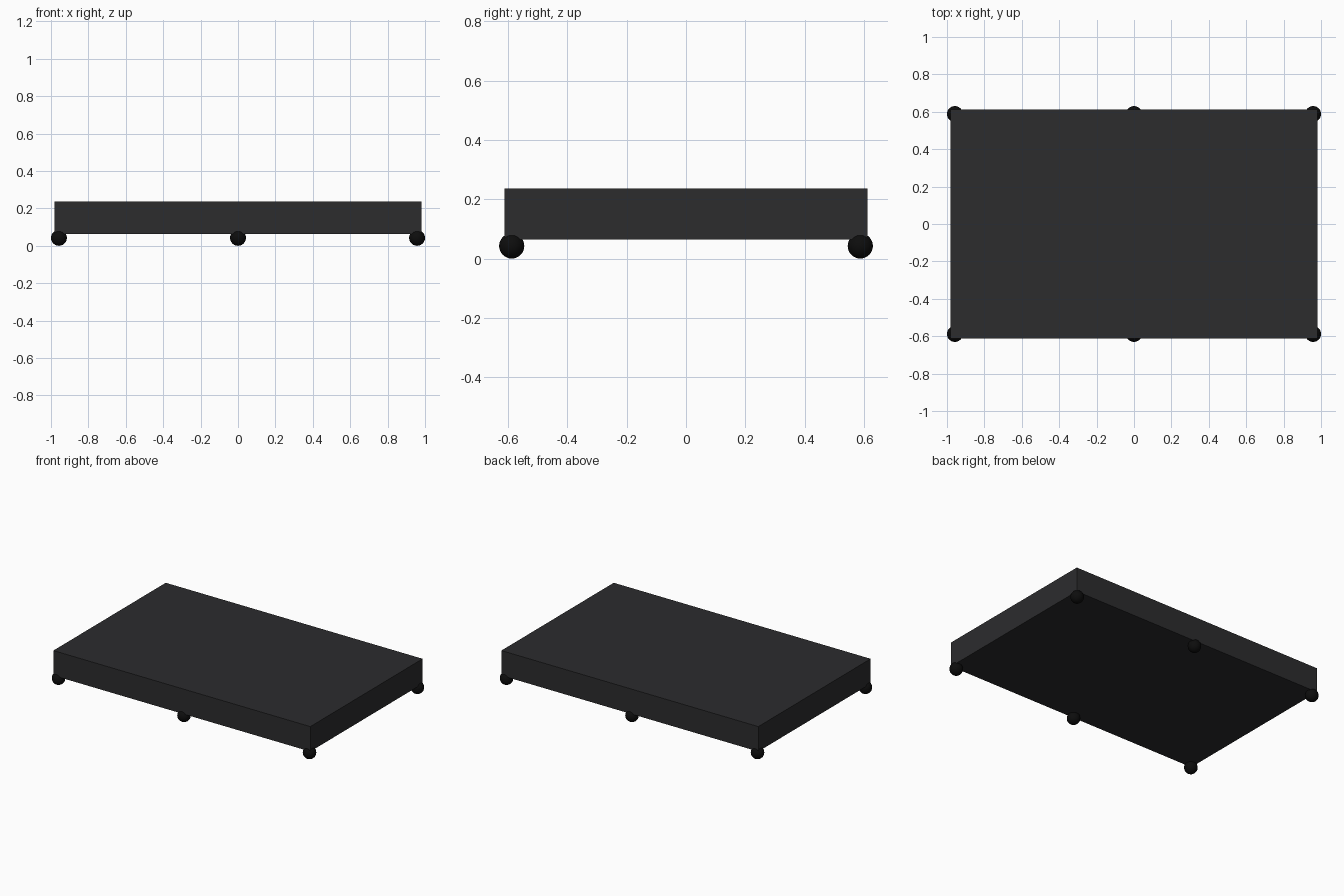
import bpy

if "Cube" in bpy.data.objects:
    bpy.data.objects.remove(bpy.data.objects["Cube"])


def material(name, color):
    m = bpy.data.materials.new(name)
    m.diffuse_color = (*color, 1)
    m.use_nodes = True
    m.node_tree.nodes["Principled BSDF"].inputs["Base Color"].default_value = m.diffuse_color
    return m


body_mat = material("dark_grey", (0.025, 0.025, 0.027))
foot_mat = material("black", (0.004, 0.004, 0.004))

# Flat rectangular slab
bpy.ops.mesh.primitive_cube_add(size=1, location=(0, 0, 0.15))
slab = bpy.context.object
slab.name = "base_slab"
slab.scale = (1.96, 1.224, 0.172)
bpy.ops.object.transform_apply(location=False, rotation=False, scale=True)
slab.data.materials.append(body_mat)

# Six ball feet along the two long edges
R = 0.0425
for side, y in (("front", -0.588), ("back", 0.588)):
    for pos, x in (("left", -1 + R), ("middle", 0), ("right", 1 - R)):
        bpy.ops.mesh.primitive_uv_sphere_add(
            segments=32, ring_count=16, radius=R, location=(x, y, R))
        foot = bpy.context.object
        foot.name = f"{side}_{pos}_foot"
        foot.data.materials.append(foot_mat)
        bpy.ops.object.shade_smooth_by_angle()
